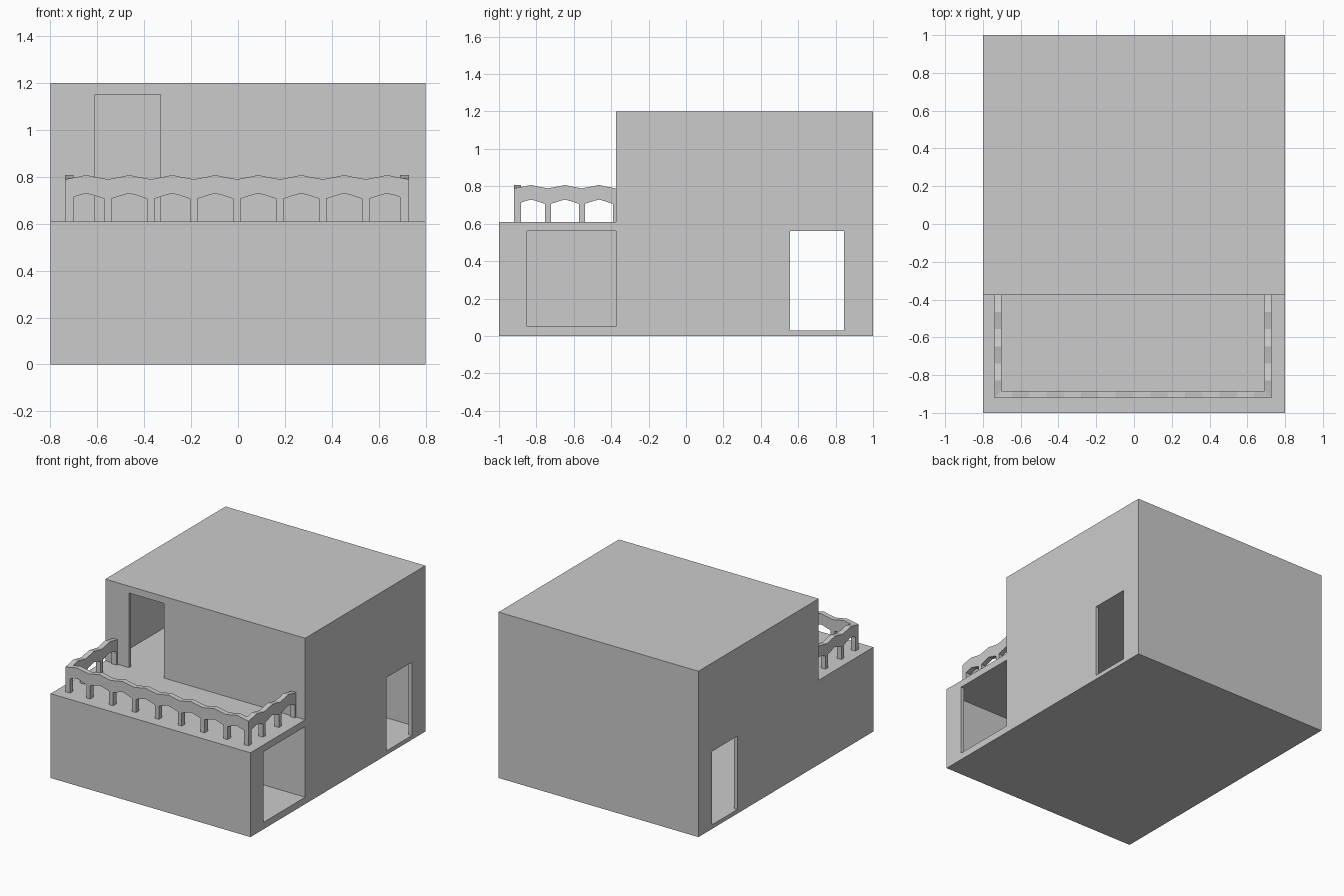
import bpy
import bmesh
from mathutils import Vector

if "Cube" in bpy.data.objects:
    bpy.data.objects.remove(bpy.data.objects["Cube"])


def add_mesh(name, bm):
    bmesh.ops.recalc_face_normals(bm, faces=bm.faces)
    mesh = bpy.data.meshes.new(name)
    bm.to_mesh(mesh)
    bm.free()
    obj = bpy.data.objects.new(name, mesh)
    bpy.context.collection.objects.link(obj)
    return obj


def box(name, x, y, z):
    """Box spanning the (min, max) pairs x, y, z."""
    bm = bmesh.new()
    bmesh.ops.create_cube(bm, size=1)
    for v in bm.verts:
        v.co = [lo + (c + 0.5) * (hi - lo) for c, (lo, hi) in zip(v.co, (x, y, z))]
    return add_mesh(name, bm)


LOW = (0.03, 0.56)    # ground storey wall height
HIGH = (0.61, 1.15)   # upper storey wall height
W = 0.8               # half width
T = 0.025             # wall thickness
SETBACK = -0.375      # front of the upper storey
DOOR = (0.556, 0.845)

# Slabs
box("ground_slab", (-W, W), (-1, 1), (0, 0.03))
box("garage_floor", (-W + T, W), (-1 + T, SETBACK), (0.03, 0.05))
box("terrace_slab", (-W, W), (-1, 1), (0.56, 0.61))
box("roof_slab", (-W, W), (SETBACK, 1), (1.15, 1.2))

# Ground storey: gaps between wall pieces form the garage and side doors
box("front_wall", (-W, W), (-1, -1 + T), LOW)
box("garage_partition", (-W + T, W - T), (SETBACK, SETBACK + T), LOW)
left, right = (-W, -W + T), (W - T, W)
box("left_wall_long", left, (-1 + T, DOOR[0]), LOW)
box("right_wall_front", right, (-1 + T, -0.85), LOW)
box("right_wall_middle", right, (SETBACK, DOOR[0]), LOW)
for side, x in (("left", left), ("right", right)):
    box(side + "_wall_rear", x, (DOOR[1], 1 - T), LOW)
    box(side + "_upper_wall", x, (SETBACK + T, 1 - T), HIGH)

# Back walls and upper front wall with the terrace door gap
box("back_wall", (-W, W), (1 - T, 1), LOW)
box("upper_back_wall", (-W, W), (1 - T, 1), HIGH)
box("upper_front_wall_left", (-W, -0.61), (SETBACK, SETBACK + T), HIGH)
box("upper_front_wall_right", (-0.33, W), (SETBACK, SETBACK + T), HIGH)


def arcade(name, origin, along, across, count, pitch):
    """Wavy-topped railing of repeated arches, extruded from one profile."""
    half = 0.0155
    top, under = [(0, 0.789)], [(0, 0.61)]
    for i in range(count):
        a, m, b = i * pitch, (i + 0.5) * pitch, (i + 1) * pitch
        top += [(m - 0.032, 0.8), (m, 0.807), (m + 0.032, 0.8), (b, 0.789)]
        under += [(a + half, 0.61), (a + half, 0.706), (m - 0.03, 0.721), (m, 0.729),
                  (m + 0.03, 0.721), (b - half, 0.706), (b - half, 0.61)]
    under.append((count * pitch, 0.61))
    bm = bmesh.new()
    o, d = Vector(origin), Vector(along)
    face = bm.faces.new([bm.verts.new(o + d * u + Vector((0, 0, z)))
                         for u, z in under + top[::-1]])
    ext = bmesh.ops.extrude_face_region(bm, geom=[face])
    bmesh.ops.translate(bm, vec=across,
                        verts=[g for g in ext["geom"] if isinstance(g, bmesh.types.BMVert)])
    bmesh.ops.triangulate(bm, faces=[f for f in bm.faces if len(f.verts) > 4])
    return add_mesh(name, bm)


# Terrace railings
X0, X1, Y0 = -0.738, 0.728, -0.92
arcade("front_railing", (X0, Y0, 0), (1, 0, 0), (0, 0.037, 0), 8, (X1 - X0) / 8)
side_pitch = (SETBACK - Y0) / 3
arcade("left_railing", (X0, Y0, 0), (0, 1, 0), (0.037, 0, 0), 3, side_pitch)
arcade("right_railing", (X1, Y0, 0), (0, 1, 0), (-0.037, 0, 0), 3, side_pitch)
# Solid corner posts where the railings meet
box("left_corner_post", (X0, X0 + 0.037), (Y0, Y0 + 0.037), (0.61, 0.789))
box("right_corner_post", (X1 - 0.037, X1), (Y0, Y0 + 0.037), (0.61, 0.789))
